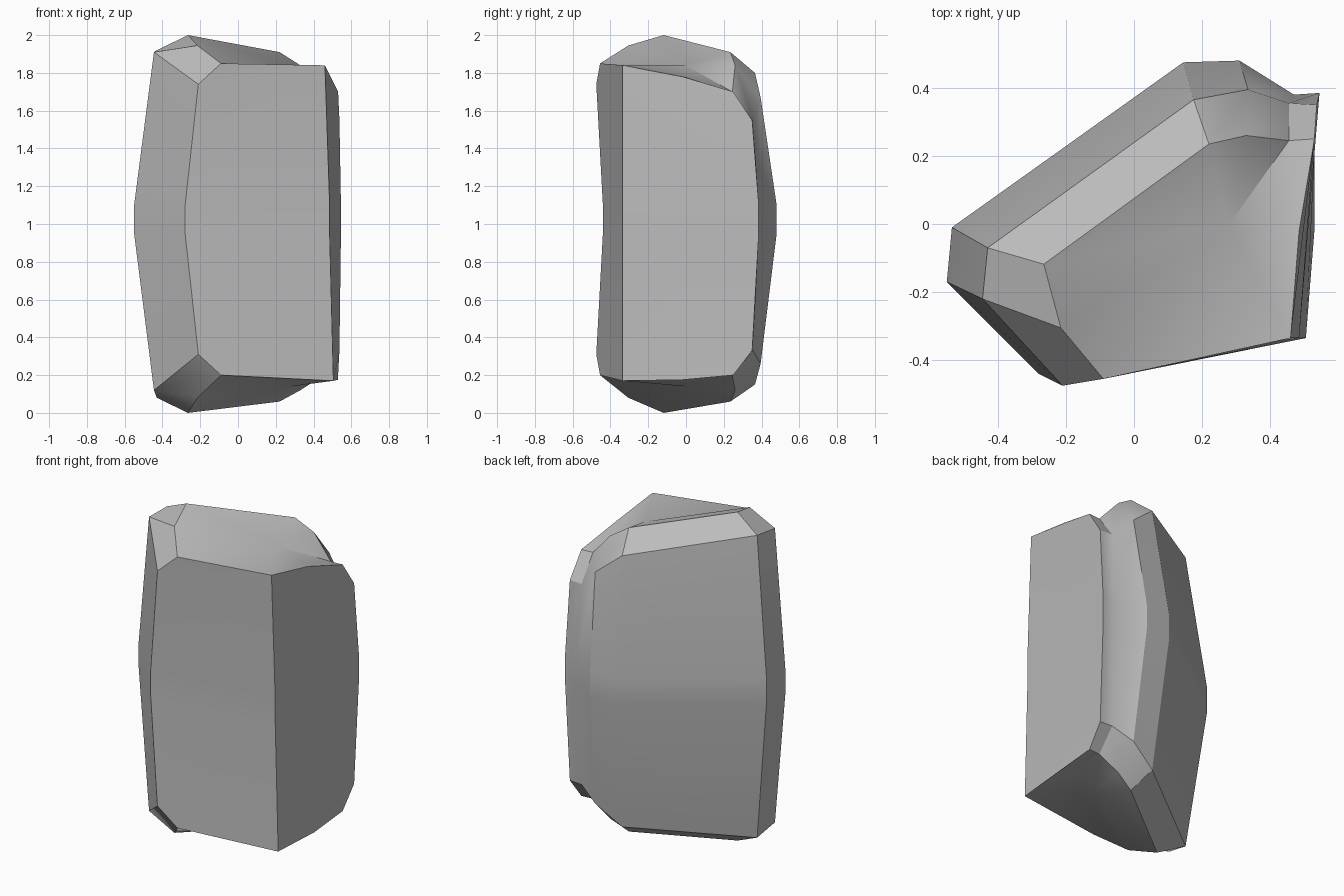
import bpy
import bmesh
import math

default = bpy.data.objects.get("Cube")
if default:
    bpy.data.objects.remove(default, do_unlink=True)

stone = bpy.data.materials.new("stone grey")
stone.use_nodes = True
grey = (0.5, 0.5, 0.5, 1)
stone.diffuse_color = grey
stone.node_tree.nodes["Principled BSDF"].inputs["Base Color"].default_value = grey

# Belt around the middle, counter-clockwise from the front corner: x, y
belt = {
    "corner": (.485, -.335), "ledge": (.545, .385), "groove": (.47, .38),
    "ridge": (.31, .48), "back": (.145, .475), "side": (-.535, -.01),
    "cheek": (-.55, -.17), "front": (-.28, -.44),
}
# Shoulder points, same order: x, y, upper z, lower z
shoulder = {
    "corner": (.485, -.335, 1.84, .17), "ledge": (.537, .35, 1.55, .33),
    "groove": (.455, .355, 1.55, .33), "ridge": (.335, .395, 1.67, .26),
    "back": (.175, .365, 1.8, .15), "side": (-.43, -.07, 1.92, .08),
    "cheek": (-.445, -.22, 1.91, .12), "front": (-.21, -.475, 1.74, .31),
}
# Crown points inside the shoulder: x, y, upper z, lower z
crown = {
    "rim": (.51, -.02, 1.78, .175), "ledge": (.53, .25, 1.7, .2),
    "groove": (.455, .245, 1.7, .2), "valley": (.45, .02, 1.775, .18),
    "ridge": (.33, .26, 1.84, .12), "back": (.22, .235, 1.91, .06),
    "side": (-.265, -.118, 2, 0), "cheek": (-.215, -.305, 1.945, .08),
    "front": (-.09, -.455, 1.85, .2), "dish": (.28, 0, 1.84, .14),
}
names = list(belt)

bm = bmesh.new()


def add_end(upper):
    """Build one end of the rock and return its belt vertices."""
    def place(name, x, y, high, low):
        if name in ("corner", "rim"):  # the front corner leans
            x += -.025 if upper else .02
        return bm.verts.new((x, y, high if upper else low))

    mid = {n: bm.verts.new((x, y, 1.1 if upper else .95))
           for n, (x, y) in belt.items()}
    sho = {n: place(n, *p) for n, p in shoulder.items()}
    cro = {n: place(n, *p) for n, p in crown.items()}

    # Side walls
    for a, b in zip(names, names[1:] + names[:1]):
        bm.faces.new((mid[a], mid[b], sho[b], sho[a]))
    # Bevels between shoulder and crown
    for a, b in zip(names[1:-1], names[2:]):
        bm.faces.new((sho[a], sho[b], cro[b], cro[a]))
    corner = sho["corner"]
    bm.faces.new((sho["front"], corner, cro["front"]))
    bm.faces.new((corner, sho["ledge"], cro["ledge"], cro["rim"]))
    # Flat step beside the groove
    bm.faces.new((corner, cro["rim"], cro["valley"]))
    bm.faces.new((cro["rim"], cro["ledge"], cro["groove"], cro["valley"]))
    # Dished cap
    loop = [corner] + [cro[n] for n in
                       ("valley", "groove", "ridge", "back", "side", "cheek", "front")]
    for a, b in zip(loop, loop[1:] + loop[:1]):
        bm.faces.new((a, b, cro["dish"]))
    return mid


top = add_end(True)
bottom = add_end(False)
for a, b in zip(names, names[1:] + names[:1]):
    bm.faces.new((bottom[a], bottom[b], top[b], top[a]))
bmesh.ops.recalc_face_normals(bm, faces=bm.faces[:])

mesh = bpy.data.meshes.new("rock")
bm.to_mesh(mesh)
bm.free()
rock = bpy.data.objects.new("rock", mesh)
bpy.context.collection.objects.link(rock)
mesh.materials.append(stone)

bpy.ops.object.select_all(action="DESELECT")
rock.select_set(True)
bpy.context.view_layer.objects.active = rock
bpy.ops.object.shade_smooth_by_angle(angle=math.radians(30))
